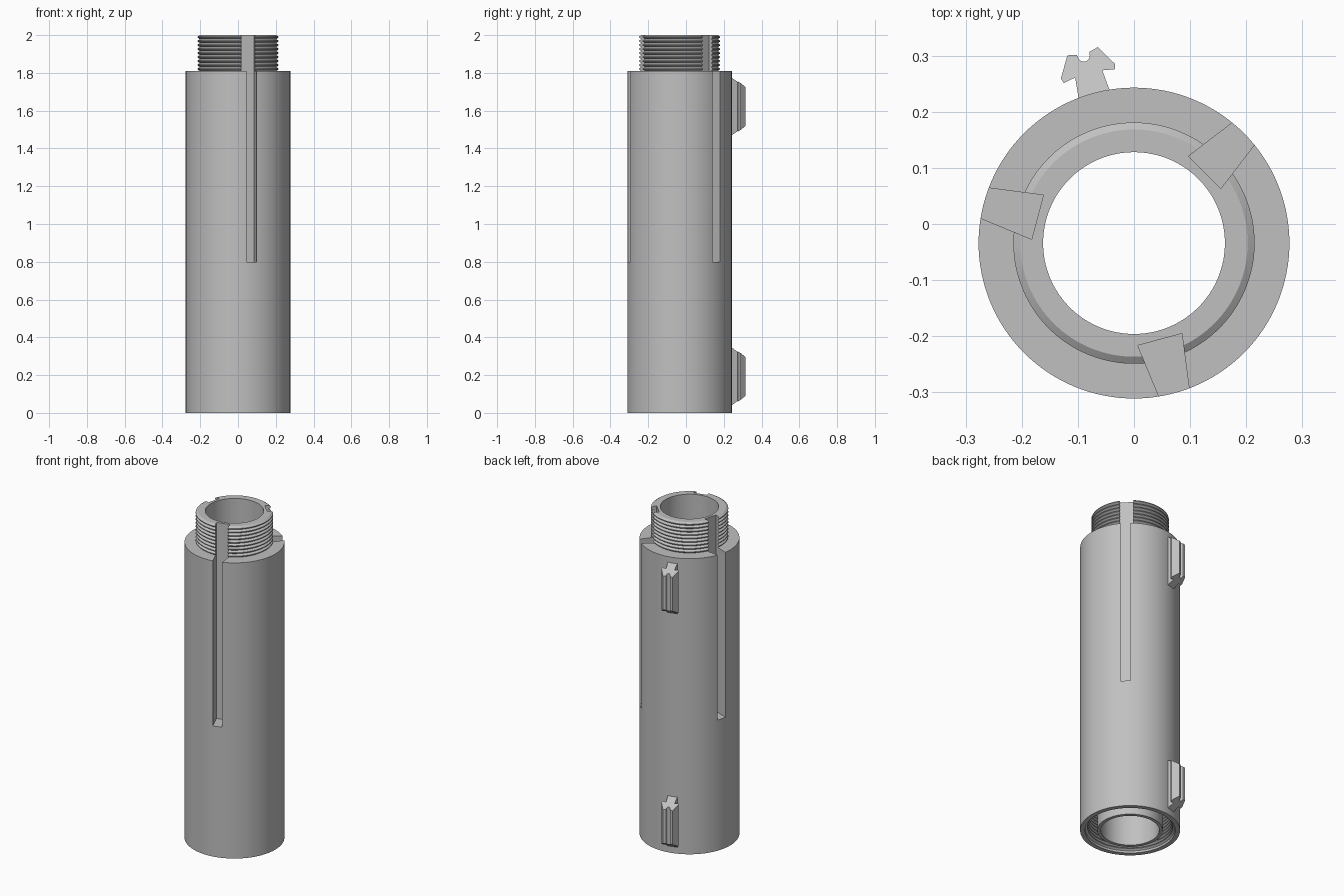
import bpy, bmesh, math
from mathutils import Vector

cube = bpy.data.objects.get("Cube")
if cube:
    bpy.data.objects.remove(cube, do_unlink=True)

CY = -0.034          # tube axis offset in y
BORE, OUTER = 0.162, 0.277
SHOULDER, TOP = 1.81, 2.0
SEGS = 128

grey = bpy.data.materials.new("plain_grey")
grey.use_nodes = True
grey.diffuse_color = (0.53, 0.53, 0.53, 1)
grey.node_tree.nodes["Principled BSDF"].inputs["Base Color"].default_value = (0.53, 0.53, 0.53, 1)


def finish(name, bm):
    bmesh.ops.recalc_face_normals(bm, faces=bm.faces)
    mesh = bpy.data.meshes.new(name)
    bm.to_mesh(mesh)
    bm.free()
    mesh.materials.append(grey)
    ob = bpy.data.objects.new(name, mesh)
    bpy.context.collection.objects.link(ob)
    return ob


def lathe(name, profile):
    """Revolve a closed (radius, z) profile around the tube axis."""
    bm = bmesh.new()
    rings = []
    for i in range(SEGS):
        a = 2 * math.pi * i / SEGS
        rings.append([bm.verts.new((r * math.cos(a), r * math.sin(a) + CY, z)) for r, z in profile])
    n = len(profile)
    for i in range(SEGS):
        a, b = rings[i], rings[(i + 1) % SEGS]
        for j in range(n):
            k = (j + 1) % n
            bm.faces.new((a[j], b[j], b[k], a[k]))
    return finish(name, bm)


def radial_prism(name, outline, angle, ends):
    """Extrude a (radial, sideways) outline along z; ends(u) gives low and high z."""
    out = Vector((math.cos(angle), math.sin(angle), 0))
    side = Vector((-math.sin(angle), math.cos(angle), 0))
    bm = bmesh.new()
    loops = [[], []]
    for u, v in outline:
        p = out * u + side * v + Vector((0, CY, 0))
        for loop, z in zip(loops, ends(u)):
            loop.append(bm.verts.new(p + Vector((0, 0, z))))
    low, high = loops
    bm.faces.new(low)
    bm.faces.new(high)
    n = len(outline)
    for i in range(n):
        k = (i + 1) % n
        bm.faces.new((low[i], low[k], high[k], high[i]))
    return finish(name, bm)


def teeth(root, crest, z0, z1, count):
    """Zigzag thread profile from z0 to z1."""
    pitch = (z1 - z0) / count
    pts = [(root, z0)]
    for i in range(count):
        z = z0 + i * pitch
        pts += [(crest, z + pitch * 0.4), (crest, z + pitch * 0.6), (root, z + pitch)]
    return pts


# Tube with threaded neck above and a threaded ring socket below
neck = teeth(0.2025, 0.215, SHOULDER, TOP, 9)
socket = teeth(0.248, 0.236, 0.012, 0.192, 9)
profile = [(BORE, 0), (BORE, TOP)] + neck[::-1]
profile += [(OUTER, SHOULDER), (OUTER, 0), (0.25, 0)] + socket
profile += [(0.182, 0.192), (0.182, 0)]
body = lathe("threaded_tube", profile)

# Three dovetail slots running down from the neck
slot = [(0.178, -0.0407), (0.3, -0.0246), (0.3, 0.0246), (0.178, 0.0407)]
for i in range(3):
    cutter = radial_prism("slot_cutter", slot, math.radians(45 + 120 * i),
                          lambda u: (0.8, TOP + 0.1))
    cutter.hide_render = True
    mod = body.modifiers.new("slot", 'BOOLEAN')
    mod.operation = 'DIFFERENCE'
    mod.solver = 'EXACT'
    mod.object = cutter
    bpy.context.view_layer.objects.active = body
    bpy.ops.object.modifier_apply(modifier=mod.name)
    bpy.data.objects.remove(cutter, do_unlink=True)

# Barbed clips with a round notch and sloped ends
half = [(0.265, 0.0295), (0.312, 0.025), (0.308, 0.047), (0.317, 0.05), (0.354, 0.028), (0.35, 0.012)]
notch = [(0.347 - 0.012 * math.sin(a), 0.011 * math.cos(a))
         for a in (math.pi * i / 8 for i in range(9))]
clip = half + notch + [(u, -v) for u, v in reversed(half)]
clips = []
for name, mid in (("lower_clip", 0.193), ("upper_clip", 1.622)):
    def ends(u, mid=mid):
        h = 0.153 - 0.65 * (u - OUTER)
        return mid - h, mid + h
    clips.append(radial_prism(name, clip, math.radians(105), ends))

# Smooth round walls, keep edges crisp
for ob in [body] + clips:
    bpy.ops.object.select_all(action='DESELECT')
    ob.select_set(True)
    bpy.context.view_layer.objects.active = ob
    bpy.ops.object.shade_smooth_by_angle(angle=math.radians(25))
